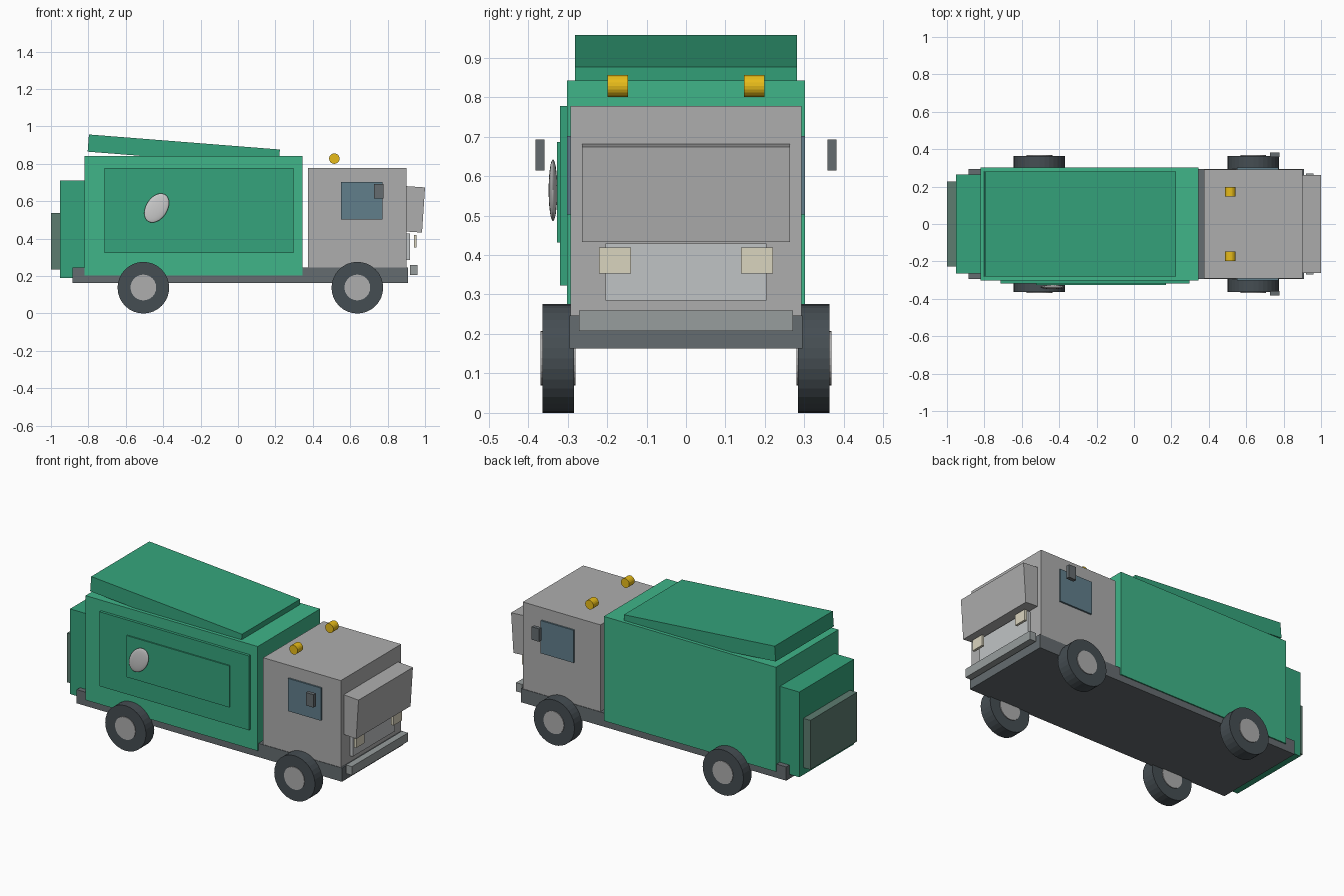
import bpy
from math import radians

if "Cube" in bpy.data.objects:
    bpy.data.objects.remove(bpy.data.objects["Cube"])


def material(name, r, g, b):
    m = bpy.data.materials.new(name)
    m.diffuse_color = (r, g, b, 1)
    m.use_nodes = True
    m.node_tree.nodes["Principled BSDF"].inputs["Base Color"].default_value = m.diffuse_color
    return m


GREEN = material("green", 0.05, 0.46, 0.25)
DEEP_GREEN = material("deep_green", 0.035, 0.37, 0.20)
GREY_GREEN = material("grey_green", 0.11, 0.20, 0.16)
CAB = material("cab_grey", 0.42, 0.42, 0.42)
FRAME = material("frame_grey", 0.13, 0.15, 0.16)
RUBBER = material("rubber", 0.06, 0.075, 0.085)
PALE = material("pale_grey", 0.53, 0.55, 0.56)
STEEL = material("steel", 0.31, 0.34, 0.34)
GLASS = material("glass", 0.12, 0.21, 0.26)
CREAM = material("cream", 0.70, 0.66, 0.52)
AMBER = material("amber", 0.80, 0.50, 0.01)
WHITE = material("white", 0.75, 0.75, 0.73)


def finish(name, mat):
    o = bpy.context.object
    o.name = o.data.name = name
    o.data.materials.append(mat)
    return o


def box(name, x, y, z, mat, tilt=0):
    """Box from (min, max) ranges, optionally tilted about y."""
    bpy.ops.mesh.primitive_cube_add(
        size=1, location=[sum(r) / 2 for r in (x, y, z)])
    o = finish(name, mat)
    o.scale = [r[1] - r[0] for r in (x, y, z)]
    o.rotation_euler.y = radians(tilt)
    return o


def drum(name, x, y, z, radius, mat, sides):
    """Cylinder lying along y, between the two y values."""
    bpy.ops.mesh.primitive_cylinder_add(
        vertices=sides, radius=radius, depth=abs(y[1] - y[0]),
        location=(x, sum(y) / 2, z), rotation=(radians(90), 0, 0))
    return finish(name, mat)


# Chassis and cargo body
box("chassis", (-0.885, 0.91), (-0.295, 0.295), (0.163, 0.247), FRAME)
box("cargo_body", (-0.82, 0.345), (-0.302, 0.302), (0.203, 0.842), GREEN)
box("side_panel", (-0.715, 0.297), (-0.319, -0.30), (0.323, 0.778), DEEP_GREEN)
box("inner_side_panel", (-0.525, 0.17), (-0.327, -0.315), (0.432, 0.686), DEEP_GREEN)
box("roof_lid", (-0.802, 0.222), (-0.281, 0.281), (0.825, 0.917), DEEP_GREEN, 4.5)
box("rear_hopper", (-0.952, -0.815), (-0.264, 0.264), (0.19, 0.711), DEEP_GREEN)
box("rear_plate", (-1.0, -0.95), (-0.226, 0.226), (0.235, 0.536), GREY_GREEN)

# Oval boss on the side panel
bpy.ops.mesh.primitive_uv_sphere_add(
    segments=32, ring_count=16, radius=1, location=(-0.435, -0.337, 0.564),
    rotation=(0, radians(33), 0))
boss = finish("side_oval", WHITE)
boss.scale = (0.057, 0.011, 0.085)
bpy.ops.object.shade_smooth()

# Cab and its nose
box("cab", (0.375, 0.90), (-0.292, 0.292), (0.235, 0.778), CAB)
box("cab_visor", (0.882, 0.992), (-0.263, 0.263), (0.436, 0.678), CAB, 3.8)
box("grille", (0.895, 0.92), (-0.204, 0.204), (0.285, 0.429), PALE)
box("front_bumper", (0.92, 0.961), (-0.271, 0.271), (0.207, 0.26), STEEL)

# Parts repeated on both sides
for s, side in ((-1, "near"), (1, "far")):
    def span(a, b):
        return sorted((s * a, s * b))

    box(f"window_{side}", (0.55, 0.772), span(0.28, 0.302), (0.502, 0.702), GLASS)
    box(f"mirror_{side}", (0.727, 0.778), span(0.358, 0.381), (0.614, 0.693), FRAME)
    box(f"headlight_{side}", (0.94, 0.955), span(0.139, 0.22), (0.353, 0.419), CREAM)
    drum(f"beacon_{side}", 0.515, span(0.147, 0.199), 0.828, 0.028, AMBER, 20)
    for x, end in ((-0.506, "rear"), (0.638, "front")):
        drum(f"tyre_{end}_{side}", x, span(0.284, 0.364), 0.138, 0.138, RUBBER, 32)
        drum(f"hub_{end}_{side}", x, span(0.28, 0.368), 0.139, 0.069, CAB, 24)
